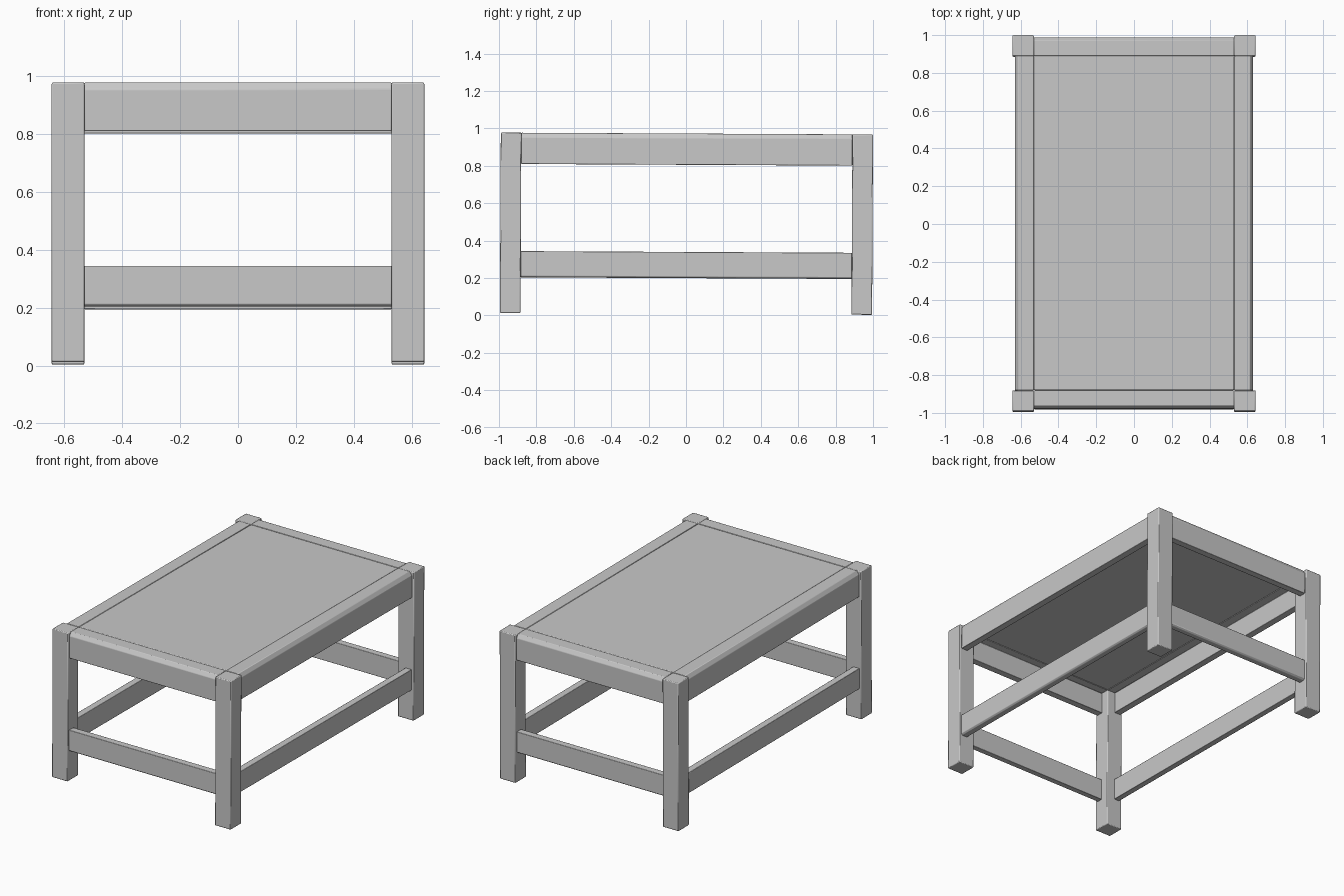
import bpy, bmesh, math
from mathutils import Matrix, Vector

cube = bpy.data.objects.get("Cube")
if cube:
    bpy.data.objects.remove(cube, do_unlink=True)

grey = bpy.data.materials.new("plain_grey")
grey.use_nodes = True
colour = (0.58, 0.58, 0.58, 1)
grey.diffuse_color = colour
grey.node_tree.nodes["Principled BSDF"].inputs["Base Color"].default_value = colour

# The whole table leans very slightly towards the back
LEAN = Matrix.Translation((0, 0, 0.008)) @ Matrix.Rotation(-0.005, 4, "X")

LEG_IN_X, LEG_OUT_X = 0.53, 0.643
LEG_IN_Y, LEG_OUT_Y = 0.885, 0.995
TOP = 0.964
PANEL = 0.03       # thickness of the top and its rim
BOARD = 0.045      # thickness of aprons and stretchers
RECESS = 0.013     # boards sit back from the outer leg faces


def finish(name, bm, bevel):
    bmesh.ops.recalc_face_normals(bm, faces=bm.faces)
    bm.transform(LEAN)
    mesh = bpy.data.meshes.new(name)
    bm.to_mesh(mesh)
    bm.free()
    mesh.materials.append(grey)
    obj = bpy.data.objects.new(name, mesh)
    bpy.context.collection.objects.link(obj)
    mod = obj.modifiers.new("soft_edges", "BEVEL")
    mod.width = bevel
    mod.segments = 2
    mod.limit_method = "ANGLE"
    bpy.ops.object.select_all(action="DESELECT")
    obj.select_set(True)
    bpy.context.view_layer.objects.active = obj
    bpy.ops.object.shade_smooth_by_angle(angle=math.radians(30))


def box(name, low, high, bevel=0.005):
    low, high = Vector(low), Vector(high)
    bm = bmesh.new()
    bmesh.ops.create_cube(bm, size=1)
    bmesh.ops.scale(bm, vec=high - low, verts=bm.verts)
    bmesh.ops.translate(bm, vec=(low + high) / 2, verts=bm.verts)
    finish(name, bm, bevel)


def board(name, angle, half_length, profile):
    """Extrude a (distance outwards, height) profile, then turn it to its side."""
    bm = bmesh.new()
    face = bm.faces.new([bm.verts.new((-half_length, -d, z)) for d, z in profile])
    ext = bmesh.ops.extrude_face_region(bm, geom=[face])
    verts = [v for v in ext["geom"] if isinstance(v, bmesh.types.BMVert)]
    bmesh.ops.translate(bm, vec=(2 * half_length, 0, 0), verts=verts)
    bm.transform(Matrix.Rotation(angle, 4, "Z"))
    finish(name, bm, 0.003)


def apron_profile(inner, outer, low):
    """Thin upright board with a flat rim reaching in to the panel."""
    return [(outer - BOARD, low), (outer, low), (outer, TOP - 0.024),
            (outer - 0.016, TOP), (inner, TOP),
            (inner, TOP - PANEL), (outer - BOARD, TOP - PANEL)]


def stretcher_profile(outer, low, high):
    """Thin upright board with its outer bottom edge cut back."""
    return [(outer - BOARD, low), (outer - 0.01, low), (outer, low + 0.008),
            (outer, high), (outer - BOARD, high)]


# Legs
for sx, side in ((-1, "right"), (1, "left")):
    for sy, end in ((-1, "front"), (1, "back")):
        xs = sorted((sx * LEG_IN_X, sx * LEG_OUT_X))
        ys = sorted((sy * LEG_IN_Y, sy * LEG_OUT_Y))
        box(f"{end}_{side}_leg", (xs[0], ys[0], 0), (xs[1], ys[1], TOP))

# Aprons under the top and stretchers between the legs
sides = (("front", 0, True), ("left", 1, False), ("back", 2, True), ("right", 3, False))
for side, turn, is_end in sides:
    inner, outer = (LEG_IN_Y, LEG_OUT_Y) if is_end else (LEG_IN_X, LEG_OUT_X)
    half = LEG_IN_X if is_end else LEG_IN_Y
    angle = turn * math.pi / 2
    board(f"{side}_apron", angle, half, apron_profile(inner, outer - RECESS, 0.797))
    board(f"{side}_stretcher", angle, half, stretcher_profile(outer - RECESS, 0.191, 0.331))

# Table top panel
box("top_panel", (-LEG_IN_X, -LEG_IN_Y, TOP - PANEL), (LEG_IN_X, LEG_IN_Y, TOP), 0.006)
